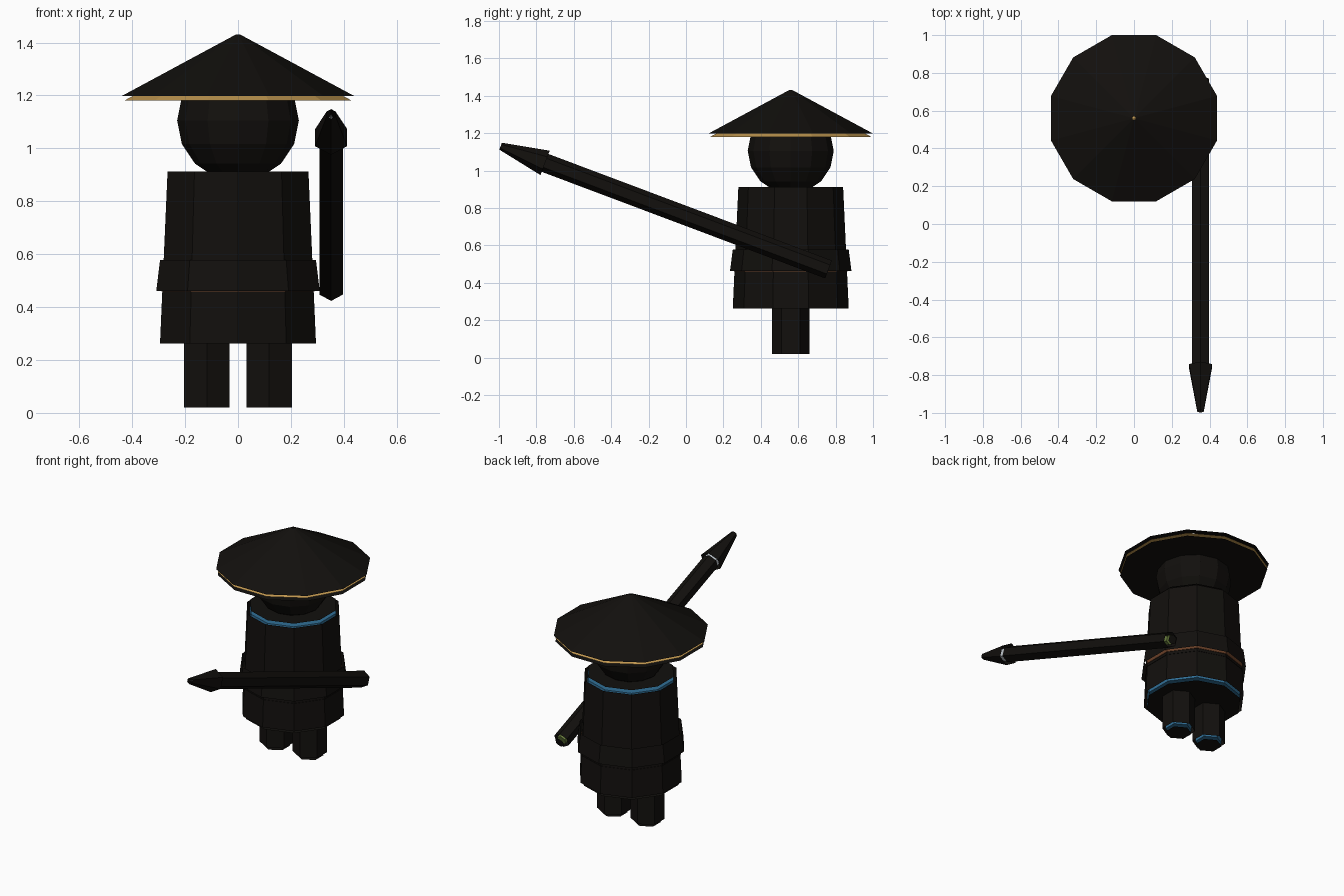
import bpy, bmesh
from math import sin, cos, pi, hypot, radians
from mathutils import Matrix, Vector

if "Cube" in bpy.data.objects:
    bpy.data.objects.remove(bpy.data.objects["Cube"])

INK = 0.02   # thickness of the black outline around every part
CY = 0.56    # figure stands behind the origin; the spear reaches forward


def material(name, rgb):
    m = bpy.data.materials.new(name)
    m.diffuse_color = (*rgb, 1)
    m.use_nodes = True
    m.node_tree.nodes["Principled BSDF"].inputs["Base Color"].default_value = m.diffuse_color
    return m


BLACK = material("ink", (0.006, 0.005, 0.004))
BLUE = material("blue_cloth", (0.03, 0.16, 0.31))
BROWN = material("brown_leather", (0.14, 0.05, 0.02))
GOLD = material("straw", (0.53, 0.31, 0.08))
SKIN = material("skin", (0.6, 0.35, 0.2))
GREEN = material("bamboo", (0.15, 0.22, 0.05))
STEEL = material("steel", (0.6, 0.65, 0.7))


def make(name, bm, mat, matrix):
    me = bpy.data.meshes.new(name)
    bm.to_mesh(me)
    bm.free()
    me.materials.append(mat)
    ob = bpy.data.objects.new(name, me)
    ob.matrix_world = matrix
    bpy.context.collection.objects.link(ob)


def frustum(r0, r1, h, n, phase, ink):
    """Tapered prism; with ink, sides and caps are pushed out separately."""
    bm = bmesh.new()
    slope = hypot(h, r0 - r1)
    dr, dz = ink * h / slope, ink * (r0 - r1) / slope

    def ring(r, z):
        return [bm.verts.new((r * cos(phase + 2 * pi * i / n),
                              r * sin(phase + 2 * pi * i / n), z)) for i in range(n)]

    low, high = ring(r0 + dr, dz), ring(r1 + dr, h + dz)
    for i in range(n):
        j = (i + 1) % n
        bm.faces.new((low[i], low[j], high[j], high[i]))
    bm.faces.new(ring(r0, -ink)[::-1])
    if r1 > 0:
        bm.faces.new(ring(r1, h + ink))
    if not ink:
        bmesh.ops.remove_doubles(bm, verts=bm.verts, dist=1e-5)
    return bm


def part(name, r0, r1, h, n, mat, matrix, phase=pi / 2):
    make(name, frustum(r0, r1, h, n, phase, 0), mat, matrix)
    make(name + "_outline", frustum(r0, r1, h, n, phase, INK), BLACK, matrix)


def at(x, y, z):
    return Matrix.Translation((x, y, z))


# legs
for side, x in (("left", -0.118), ("right", 0.118)):
    part(side + "_leg", 0.08, 0.08, 0.3, 6, BLUE, at(x, CY, 0.02))

# robe and belt
part("robe", 0.29, 0.26, 0.65, 10, BLUE, at(0, CY, 0.262))
part("belt", 0.305, 0.29, 0.116, 10, BROWN, at(0, CY, 0.459))

# head
for name, r, mat in (("head", 0.21, SKIN), ("head_outline", 0.21 + INK, BLACK)):
    bm = bmesh.new()
    bmesh.ops.create_uvsphere(bm, u_segments=12, v_segments=8, radius=r)
    make(name, bm, mat, at(0, CY, 1.105))

# conical straw hat
part("hat", 0.446, 0, 0.232, 12, GOLD, at(0, CY, 1.18), phase=pi / 12)

# spear, tilted up towards the front
tilt = radians(20.6)
axis = Vector((0, -cos(tilt), sin(tilt)))
butt = Vector((0.352, 0.762, 0.471))
turn = Matrix.Rotation(pi / 2 - tilt, 4, 'X')
part("spear_shaft", 0.031, 0.031, 1.62, 6, GREEN, at(*butt) @ turn)
part("spear_head", 0.05, 0, 0.254, 6, STEEL, at(*(butt + axis * 1.615)) @ turn)
